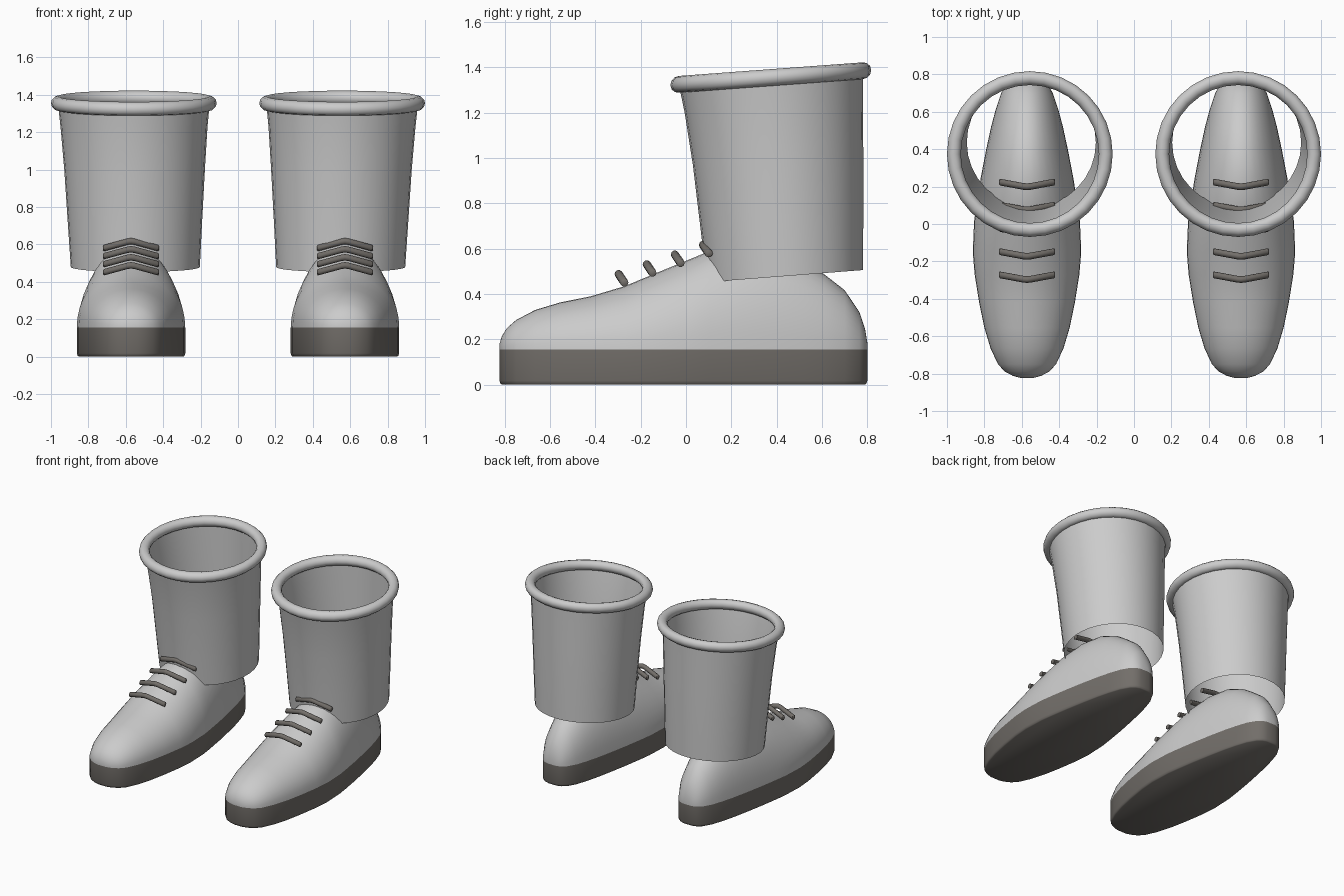
import bpy, bmesh, math
from mathutils import Vector

if "Cube" in bpy.data.objects:
    bpy.data.objects.remove(bpy.data.objects["Cube"])


def material(name, rgb):
    m = bpy.data.materials.new(name)
    m.diffuse_color = (*rgb, 1)
    m.use_nodes = True
    m.node_tree.nodes["Principled BSDF"].inputs["Base Color"].default_value = m.diffuse_color
    return m


GREY = material("light grey", (0.6, 0.6, 0.6))
DARK = material("dark warm grey", (0.17, 0.157, 0.143))
SOLE_H = 0.155

# Shoe stations: y, half width, height above the sole
STATIONS = [
    (-0.823, 0.035, 0.025), (-0.812, 0.075, 0.06), (-0.79, 0.118, 0.095),
    (-0.75, 0.155, 0.13), (-0.665, 0.195, 0.175), (-0.555, 0.228, 0.208),
    (-0.42, 0.256, 0.235), (-0.27, 0.28, 0.28), (-0.15, 0.29, 0.33),
    (0.015, 0.283, 0.398), (0.1, 0.271, 0.433), (0.25, 0.247, 0.46),
    (0.4, 0.218, 0.445), (0.52, 0.192, 0.395), (0.61, 0.168, 0.332),
    (0.7, 0.138, 0.262), (0.765, 0.1, 0.165), (0.79, 0.068, 0.09),
    (0.8, 0.035, 0.03)]


def finish(name, bm, mat, angle=40):
    bmesh.ops.recalc_face_normals(bm, faces=bm.faces)
    me = bpy.data.meshes.new(name)
    bm.to_mesh(me)
    bm.free()
    ob = bpy.data.objects.new(name, me)
    bpy.context.collection.objects.link(ob)
    me.materials.append(mat)
    bpy.ops.object.select_all(action='DESELECT')
    ob.select_set(True)
    bpy.context.view_layer.objects.active = ob
    bpy.ops.object.shade_smooth_by_angle(angle=math.radians(angle))
    return ob


def loft(bm, rings, closed):
    """Skin a list of point rings with quads."""
    rows = [[bm.verts.new(p) for p in ring] for ring in rings]
    for a, b in zip(rows, rows[1:]):
        n = len(a)
        for i in range(n if closed else n - 1):
            j = (i + 1) % n
            bm.faces.new((a[i], a[j], b[j], b[i]))
    return rows


def shoe_upper(side, cx):
    # Elliptical arches along the foot
    bm = bmesh.new()
    n = 20
    rows = loft(bm, [[(cx + w * math.cos(math.pi * i / n), y,
                       SOLE_H + h * math.sin(math.pi * i / n))
                      for i in range(n + 1)] for y, w, h in STATIONS], False)
    bm.faces.new(rows[0])
    bm.faces.new(rows[-1])
    finish(side + "_shoe_upper", bm, GREY, 60)


def sole(side, cx):
    # Foot outline extruded, with a small bevel underneath
    outline = [(w, y) for y, w, h in STATIONS]
    outline += [(-w, y) for w, y in reversed(outline)]
    bm = bmesh.new()
    levels = [(0, 0.965), (0.005, 0.985), (0.018, 1), (SOLE_H, 1)]
    rows = loft(bm, [[(cx + x * s, y * (0.6 + 0.4 * s), z) for x, y in outline]
                     for z, s in levels], True)
    bm.faces.new(rows[0])
    bm.faces.new(rows[-1])
    finish(side + "_sole", bm, DARK, 50)


def shaft_ring(cx, y, z, r, slope, n=32):
    ring = []
    for i in range(n):
        a = 2 * math.pi * i / n
        dy = r * math.sin(a)
        ring.append((cx + r * math.cos(a), y + dy, z + dy * slope))
    return ring


def shaft(side, s):
    # Open tilted tube, widening upward
    bm = bmesh.new()
    loft(bm, [shaft_ring(s * 0.549, 0.436, 0.479, 0.345, 0.078),
              shaft_ring(s * 0.551, 0.424, 0.70, 0.358, 0.077),
              shaft_ring(s * 0.553, 0.406, 1.0, 0.376, 0.076),
              shaft_ring(s * 0.556, 0.387, 1.23, 0.393, 0.075),
              shaft_ring(s * 0.557, 0.374, 1.355, 0.406, 0.074)], True)
    finish(side + "_shaft", bm, GREY)


def cuff(side, s):
    # Rolled rim around the opening
    bm = bmesh.new()
    m, minor, major = 12, 0.037, 0.406
    rings = []
    for k in range(m):
        b = 2 * math.pi * k / m
        rings.append(shaft_ring(s * 0.557, 0.374, 1.355 + minor * math.sin(b),
                                major + minor * math.cos(b), 0.074))
    loft(bm, rings + [rings[0]], True)
    bmesh.ops.remove_doubles(bm, verts=bm.verts, dist=1e-5)
    finish(side + "_cuff", bm, GREY, 60)


def lace(side, cx, k, y, z):
    # Chevron rod: middle raised and pushed forward
    pts = [Vector((cx + x, y + dy, z + dz)) for x, dy, dz in
           ((-0.15, 0.012, -0.018), (-0.145, 0.012, -0.018),
            (-0.02, -0.011, 0.016), (0, -0.013, 0.019), (0.02, -0.011, 0.016),
            (0.145, 0.012, -0.018), (0.15, 0.012, -0.018))]
    rings = []
    n = 10
    for i, p in enumerate(pts):
        r = 0.010 if i in (0, len(pts) - 1) else 0.018
        rings.append([p + Vector((0, r * math.cos(2 * math.pi * j / n),
                                  r * math.sin(2 * math.pi * j / n)))
                      for j in range(n)])
    bm = bmesh.new()
    rows = loft(bm, rings, True)
    bm.faces.new(rows[0])
    bm.faces.new(rows[-1])
    finish(f"{side}_lace_{k + 1}", bm, DARK, 50)


for side, s in (("left", -1), ("right", 1)):
    cx = s * 0.572
    shoe_upper(side, cx)
    sole(side, cx)
    shaft(side, s)
    cuff(side, s)
    for k in range(5):
        lace(side, cx, k, -0.284 + 0.124 * k, 0.469 + 0.043 * k)
